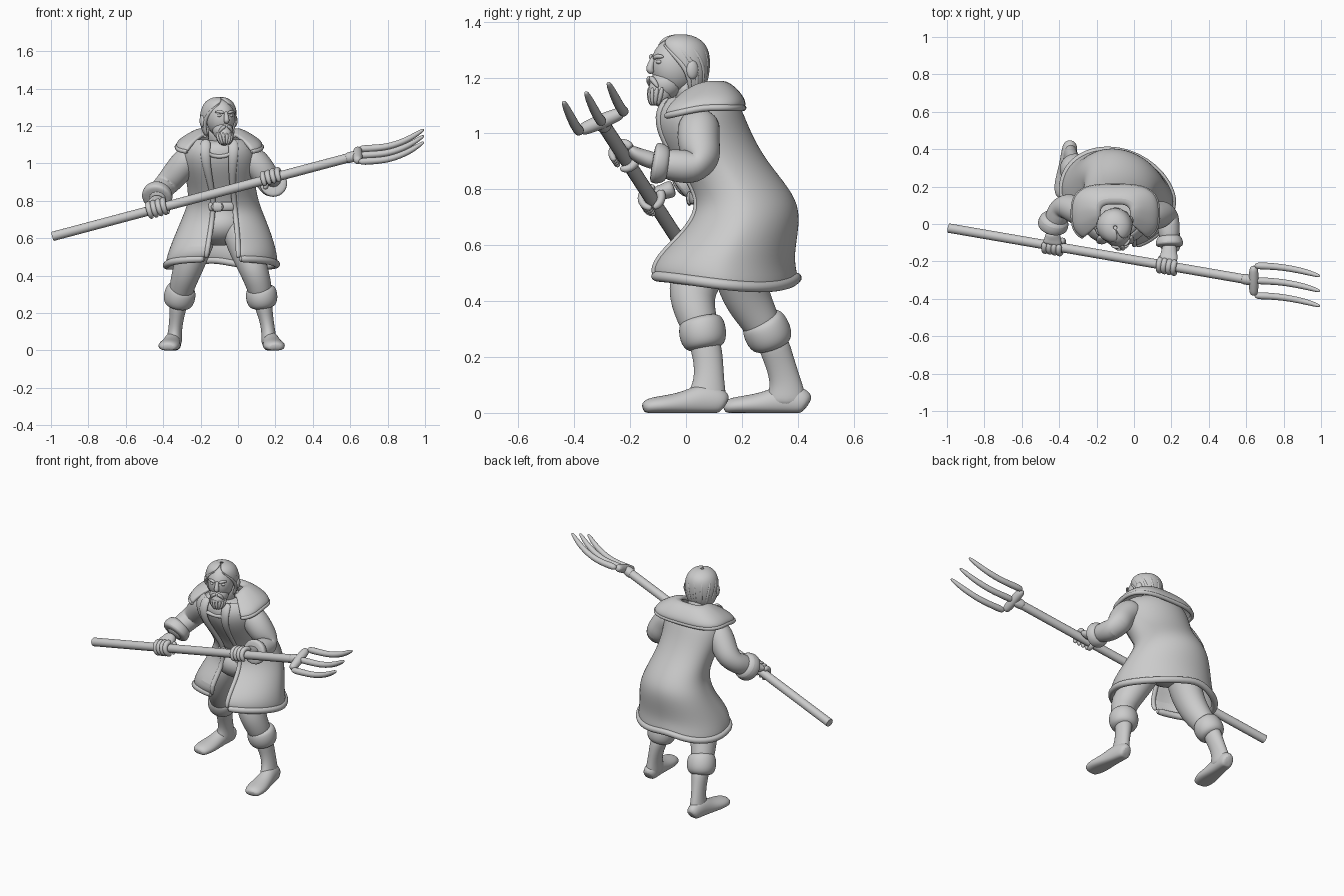
import bpy, bmesh
from math import sin, cos, pi, radians, copysign
from mathutils import Vector, Matrix

if "Cube" in bpy.data.objects:
    bpy.data.objects.remove(bpy.data.objects["Cube"])

clay = bpy.data.materials.new("plain_grey")
clay.use_nodes = True
GREY = (0.6, 0.6, 0.6, 1)
clay.diffuse_color = GREY
clay.node_tree.nodes["Principled BSDF"].inputs["Base Color"].default_value = GREY
X, Z = Vector((1, 0, 0)), Vector((0, 0, 1))
PLAIN = Matrix.Identity(4)


def finish(name, bm, m=PLAIN, sub=2, thick=0.0):
    bmesh.ops.transform(bm, matrix=m, verts=bm.verts)
    bmesh.ops.recalc_face_normals(bm, faces=bm.faces)
    me = bpy.data.meshes.new(name)
    bm.to_mesh(me)
    bm.free()
    ob = bpy.data.objects.new(name, me)
    bpy.context.collection.objects.link(ob)
    me.materials.append(clay)
    if thick:
        mod = ob.modifiers.new("thickness", "SOLIDIFY")
        mod.thickness, mod.offset = thick, 0
    if sub:
        ob.modifiers.new("smooth", "SUBSURF").levels = sub
        ob.modifiers["smooth"].render_levels = sub
    bpy.ops.object.select_all(action="DESELECT")
    ob.select_set(True)
    bpy.context.view_layer.objects.active = ob
    bpy.ops.object.shade_smooth_by_angle(angle=radians(50))


def bridge(bm, rings, closed=True):
    for a, b in zip(rings, rings[1:]):
        n = len(a)
        for i in range(n if closed else n - 1):
            j = (i + 1) % n
            bm.faces.new((a[i], a[j], b[j], b[i]))


def tube(name, path, radii, ref=X, n=12, m=PLAIN, sub=2, floor=False):
    """Round or oval tube along a path; radii are numbers or (side, other) pairs."""
    bm = bmesh.new()
    pts = [Vector(p) for p in path]
    if not isinstance(radii, list):
        radii = [radii] * len(pts)
    rings = []
    for i, p in enumerate(pts):
        t = (pts[min(i + 1, len(pts) - 1)] - pts[max(i - 1, 0)]).normalized()
        u = (ref - t * ref.dot(t)).normalized()
        v = t.cross(u)
        ru, rv = radii[i] if isinstance(radii[i], tuple) else (radii[i], radii[i])
        ring = [p + u * ru * cos(2 * pi * k / n) + v * rv * sin(2 * pi * k / n) for k in range(n)]
        if floor:
            for q in ring:
                q.z = max(q.z, 0)
        rings.append([bm.verts.new(q) for q in ring])
    bridge(bm, rings)
    bm.faces.new(rings[0])
    bm.faces.new(rings[-1])
    finish(name, bm, m, sub)


def wrap(name, rows, thick=0.0, dip=0.0, skew=0.0, tuck=0.0, droop=0.0, power=1.0, m=PLAIN, closed=False):
    """Stacked ovals (z, cx, cy, rx, ry, front gap in degrees); returns the grid."""
    bm = bmesh.new()
    grid, n = [], 28
    for k, (z, cx, cy, rx, ry, gap) in enumerate(rows):
        g, ring = radians(gap), []
        for i in range(n):
            a = 2 * pi * i / n if closed else g + (2 * pi - 2 * g) * i / (n - 1)
            s, c = (copysign(abs(w) ** power, w) for w in (sin(a), cos(a)))
            drop = dip * abs(s) * (1 - c) / 1.3 / (1 + k * k) + droop * max(0, c)
            back = max(0, -c * ry)
            # right front flap is pulled back near the hem
            pull = tuck * max(0, 1 - k / 3) * max(0, c) if s < 0 else 0
            ring.append(Vector((cx + rx * s - skew * back, cy - ry * c + pull, z - drop)))
        grid.append(ring)
    rings = [[bm.verts.new(p) for p in r] for r in grid]
    bridge(bm, rings, closed)
    if closed:
        bm.faces.new(rings[0])
        bm.faces.new(rings[-1])
    finish(name, bm, m, 2, thick)
    return grid


def ball(name, centre, size, m=PLAIN):
    bm = bmesh.new()
    bmesh.ops.create_uvsphere(bm, u_segments=24, v_segments=16, radius=1)
    finish(name, bm, m @ Matrix.Translation(centre) @ Matrix.Diagonal((*size, 1)), 0)


# Long coat, open at the front, with trimmed hem and edges
coat_rows = [(0.49, -.085, .135, .295, .262, 17), (0.55, -.08, .13, .28, .248, 17),
             (0.65, -.075, .195, .24, .2, 17), (0.73, -.075, .22, .205, .18, 17),
             (0.80, -.075, .195, .178, .17, 18), (0.90, -.09, .12, .172, .16, 20),
             (1.0, -.1, .06, .19, .165, 22), (1.08, -.1, .04, .19, .155, 24),
             (1.13, -.1, .045, .14, .12, 30)]
coat = wrap("coat", coat_rows, thick=.016, dip=.04, skew=.22, tuck=.11)
tube("coat_hem", coat[0], .021, Z, 8, sub=1)
for side, end in (("left", 0), ("right", -1)):
    tube(side + "_coat_edge", [r[end] for r in coat], [.015] * 5 + [(.018, .015), (.026, .015), (.03, .015), (.03, .015)], X, 8)

# Broad squared collar lying over the shoulders
collar = wrap("collar", [(1.092, -.1, .055, .228, .15, 38), (1.122, -.1, .06, .21, .14, 38),
                         (1.158, -.1, .065, .15, .105, 40), (1.183, -.1, .065, .1, .07, 44),
                         (1.165, -.1, .05, .08, .055, 48)], thick=.024, droop=.035, power=.65)
tube("collar_rim", collar[0], .013, Z, 8, sub=1)

# Shirt, neckline, belt and seat
shirt = [(z, cx, cy, rx - .025, ry - .022, 0) for z, cx, cy, rx, ry, g in coat_rows[3:]]
wrap("shirt", shirt, skew=.22, closed=True)
tube("neckline", [(-.1 + .065 * sin(a), -.1 + .02 * cos(a), 1.06 - .025 * cos(a))
                  for a in (-1.5, -.8, 0, .8, 1.5)], .012, Z, 8)
belt_line = [(-.09 + .175 * sin(a), .2 - .18 * cos(a), .77) for a in [k * .1 for k in range(-4, 5)]]
tube("belt", belt_line, (.026, .012), Z, 8, sub=1)
tube("buckle", [(-.15, .012, .768), (-.07, .012, .768)], (.032, .014), Z, 8, sub=1)
ball("seat", (-.1, .18, .67), (.16, .15, .11))

# Legs with rolled boot tops and boots
legs = {
    "left": dict(thigh=[(-.01, .13, .68), (.04, .07, .55), (.085, .01, .43), (.115, .04, .34), (.125, .06, .27)],
                 cuff=[(.12, .05, .345), (.123, .055, .325), (.127, .06, .28), (.133, .068, .24), (.135, .07, .225)],
                 boot=[(.127, .06, .28), (.145, .08, .2), (.16, .083, .12), (.165, .077, .07), (.168, .07, .02)],
                 heel=Vector((.167, .14, 0)), toe=Vector((.2, -.155, 0))),
    "right": dict(thigh=[(-.19, .2, .68), (-.23, .18, .55), (-.275, .21, .42), (-.3, .26, .34), (-.315, .295, .27)],
                  cuff=[(-.295, .265, .345), (-.303, .275, .325), (-.315, .295, .28), (-.322, .31, .245), (-.325, .315, .23)],
                  boot=[(-.315, .3, .28), (-.325, .33, .2), (-.335, .355, .12), (-.34, .36, .07), (-.343, .358, .02)],
                  heel=Vector((-.34, .435, 0)), toe=Vector((-.375, .135, 0)))}
for side, leg in legs.items():
    tube(side + "_trouser_leg", leg["thigh"], [(.1, .11), (.095, .105), (.08, .09), (.07, .075), (.06, .06)])
    tube(side + "_boot_cuff", leg["cuff"], [.065, .085, .09, .078, .05])
    tube(side + "_boot_shaft", leg["boot"], [(.058, .062), (.042, .055), (.037, .055), (.042, .07), (.045, .08)])
    h, t = leg["heel"], leg["toe"]
    shape = [(0, .028, .035), (.05, .042, .055), (.28, .046, .065), (.5, .052, .045),
             (.75, .064, .037), (.93, .054, .032), (1, .035, .02)]
    tube(side + "_foot", [h.lerp(t, f) + Z * rz * .7 for f, rx, rz in shape],
         [(rx, rz) for f, rx, rz in shape], floor=True)

# Fork: shaft, socket, crossbar and three curved tines
BUTT, NECK = Vector((-.99, -.022, .61)), Vector((.64, -.303, 1.043))
tube("fork_shaft", [BUTT, NECK], .025, Z, 20, sub=0)
tube("fork_socket", [BUTT.lerp(NECK, f) for f in (.96, .975, 1.0)], .03, Z)
bar = [NECK + Vector((0, -.04, -.017)) * k for k in (-2, -1, 0, 1, 2)]
tube("fork_crossbar", bar, [.022, .026, .028, .026, .022], X)
for label, base in zip(("upper", "middle", "lower"), bar[::2]):
    bend = [(0, 0, 0), (.08, -.002, .004), (.17, -.01, .012), (.27, -.03, .05), (.335, -.05, .093), (.355, -.056, .106)]
    tube(label + "_tine", [base + Vector(b) for b in bend], [.021, .019, .018, .017, .012, .006], Z)

# Sleeved arms with turned cuffs
arms = {
    "left": ([(.03, .05, 1.045), (.085, .045, 1.015), (.13, .045, .96), (.165, .06, .9),
              (.178, .035, .877), (.188, -.04, .885), (.19, -.1, .895)],
             [(.187, -.06, .887), (.188, -.075, .889), (.19, -.11, .895), (.19, -.122, .897)]),
    "right": ([(-.22, .05, 1.045), (-.275, .06, 1.015), (-.32, .08, .96), (-.37, .1, .9),
               (-.4, .075, .87), (-.425, .01, .835), (-.435, -.04, .805)],
              [(-.42, .04, .855), (-.425, .028, .847), (-.435, -.012, .815), (-.437, -.022, .808)])}
for side, (path, cuff) in arms.items():
    rim = .078 if side == "left" else .088
    tube(side + "_sleeve", path, [.07, .08, .077, .07, .066, .06, .05], n=14)
    tube(side + "_sleeve_cuff", cuff, [.05, rim - .008, rim, .065], n=16)

# Hands: palm, curled fingers and thumb around the shaft
AXIS = (NECK - BUTT).normalized()
for side, f in (("left", .718), ("right", .343)):
    grip, wrist = BUTT.lerp(NECK, f), Vector(arms[side][0][-1])
    u = wrist - grip
    u = (u - AXIS * u.dot(AXIS)).normalized()
    v = AXIS.cross(u)
    if v.z < 0:
        v = -v
    tube(side + "_palm", [wrist, wrist.lerp(grip + u * .04 + v * .012, .5), grip + u * .04 + v * .012,
                          grip + u * .02 + v * .03], [(.038, .032), (.042, .032), (.052, .028), (.05, .018)])
    for k in range(4):
        c = grip + AXIS * (k - 1.5) * .027
        arc = [c + (u * cos(a) + v * sin(a)) * .039 for a in (.6, 1.3, 2.0, 2.8, 3.6, 4.3)]
        tube(f"{side}_finger_{k + 1}", arc, [.017, .018, .017, .016, .015, .011], AXIS, 8)
    c = grip + AXIS * (.045 if side == "right" else -.045)
    tube(side + "_thumb", [c + (u * cos(a) + v * sin(a)) * .041 for a in (.2, -.5, -1.2, -1.9)],
         [.02, .018, .016, .011], AXIS, 8)

# Head, turned a little to its left
HEAD = Matrix.Translation((-.1, -.02, 1.238)) @ Matrix.Rotation(radians(20), 4, "Z")
tube("neck", [(-.1, .05, 1.08), (-.1, .02, 1.14), (-.1, 0, 1.2)], .062)
ball("face", (0, -.02, .005), (.075, .088, .1), HEAD)
ball("jaw", (0, -.055, -.06), (.055, .058, .055), HEAD)
ball("beard", (0, -.077, -.088), (.045, .043, .054), HEAD)
tube("nose", [(0, -.1, .04), (0, -.11, .015), (0, -.12, -.01), (0, -.105, -.022)], [.008, .012, .016, .012], m=HEAD)
hair_rows = [(-.09, 0, .022, .066, .05, 80), (-.05, 0, .022, .084, .068, 78), (0, 0, .018, .092, .08, 68),
             (.05, 0, .008, .09, .09, 45), (.085, 0, .003, .074, .08, 15), (.106, 0, 0, .042, .045, 3),
             (.112, 0, 0, .008, .008, 3)]
hair = wrap("hair", hair_rows, thick=.014, m=HEAD)
for i in range(0, 28, 3):
    tube(f"hair_lock_{i // 3 + 1}", [r[i] for r in hair[:5]], [.007, .012, .012, .01, .004], X, 6, HEAD)
for s, side in ((1, "left"), (-1, "right")):
    ball(side + "_ear", (s * .092, .012, -.01), (.014, .022, .034), HEAD)
    ball(side + "_eye", (s * .032, -.093, .018), (.013, .01, .008), HEAD)
    tube(side + "_brow", [(s * .01, -.106, .03), (s * .032, -.102, .04), (s * .055, -.082, .036)], [.008, .01, .006], Z, 8, HEAD)
    tube(side + "_moustache", [(s * .004, -.116, -.037), (s * .024, -.113, -.046), (s * .04, -.098, -.075)],
         [.01, .012, .006], Z, 8, HEAD)
for k in range(-3, 4):
    a = k * .4
    tube(f"beard_lock_{k + 4}", [(.05 * sin(a), -.07 - .045 * cos(a), -.07), (.043 * sin(a), -.077 - .04 * cos(a), -.11),
                                 (.02 * sin(a), -.085 - .025 * cos(a), -.14)], [.009, .011, .005], X, 6, HEAD)
